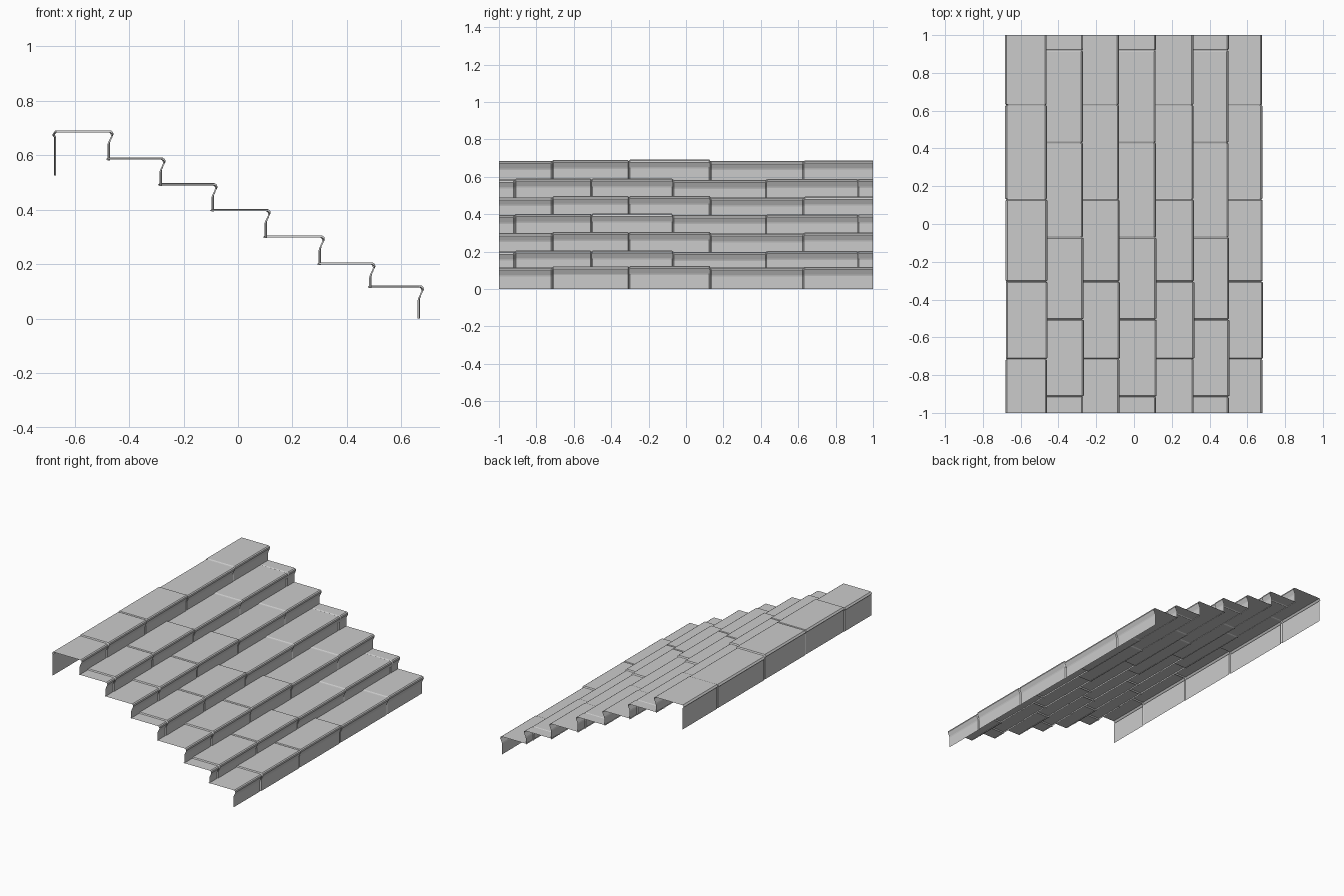
import bpy

cube = bpy.data.objects.get("Cube")
if cube:
    bpy.data.objects.remove(cube, do_unlink=True)

# Single stone colour
stone = bpy.data.materials.new("grey stone")
stone.use_nodes = True
stone.diffuse_color = (0.6, 0.6, 0.6, 1)
bsdf = stone.node_tree.nodes["Principled BSDF"]
bsdf.inputs["Base Color"].default_value = stone.diffuse_color
bsdf.inputs["Roughness"].default_value = 0.8

TREAD_Z = [0.691, 0.591, 0.497, 0.402, 0.305, 0.206, 0.122]
RISER_X = [-0.474, -0.283, -0.092, 0.103, 0.302, 0.488, 0.666]
JOINTS = [-0.715, -0.305, 0.13, 0.63, 1.12]
# Small (x, z) shift of each block, so the stones sit unevenly
SHIFTS = [(0, -0.006), (0.003, 0), (0.001, 0.001), (-0.001, -0.007), (-0.002, -0.003), (0, -0.002)]
GROOVE = 0.006


def step_profile(row):
    """Cross-section from the rear of the tread over the nose to the riser foot."""
    z, x = TREAD_Z[row], RISER_X[row]
    foot = TREAD_Z[row + 1] - 0.009 if row < 6 else 0
    if row == 0:
        pts = [(-0.674, 0.526), (-0.674, z - 0.018), (-0.681, z - 0.012), (-0.672, z)]
    else:
        pts = [(RISER_X[row - 1] - 0.006, z)]
    pts += [(x + 0.005, z), (x + 0.012, z - 0.005), (x + 0.014, z - 0.014),
            (x + 0.002, z - 0.04), (x, z - 0.048), (x, foot)]
    return pts


def stations(row):
    """Positions along the step: (y, shift, groove depth)."""
    joints = [j - 0.2 * (row % 2) for j in JOINTS]
    edges = [-1] + [j for j in joints if j < 1] + [1]
    result = []
    for i, (a, b) in enumerate(zip(edges, edges[1:])):
        if i:
            result.append((a, (0, 0), GROOVE))
        result.append((a + (GROOVE if i else 0), SHIFTS[i], 0))
        result.append((b - (GROOVE if b < 1 else 0), SHIFTS[i], 0))
    return result


def build_step(row):
    profile = step_profile(row)
    n = len(profile)
    verts, faces = [], []
    for y, (dx, dz), depth in stations(row):
        for i, (x, z) in enumerate(profile):
            rear = row == 0 and i < 4
            # Feet stay level; grooves sink toward the inside of the step
            is_foot = i == n - 1 or (row == 0 and i == 0)
            px = x + dx + (depth if rear else -depth)
            pz = z if is_foot else z + dz - depth
            verts.append((px, y, pz))
    for j in range(len(verts) // n - 1):
        for i in range(n - 1):
            a = j * n + i
            faces.append((a, a + 1, a + n + 1, a + n))
    mesh = bpy.data.meshes.new(f"step_{row + 1}")
    mesh.from_pydata(verts, [], faces)
    mesh.materials.append(stone)
    mesh.update()
    obj = bpy.data.objects.new(f"step_{row + 1}", mesh)
    bpy.context.collection.objects.link(obj)


for r in range(len(TREAD_Z)):
    build_step(r)
